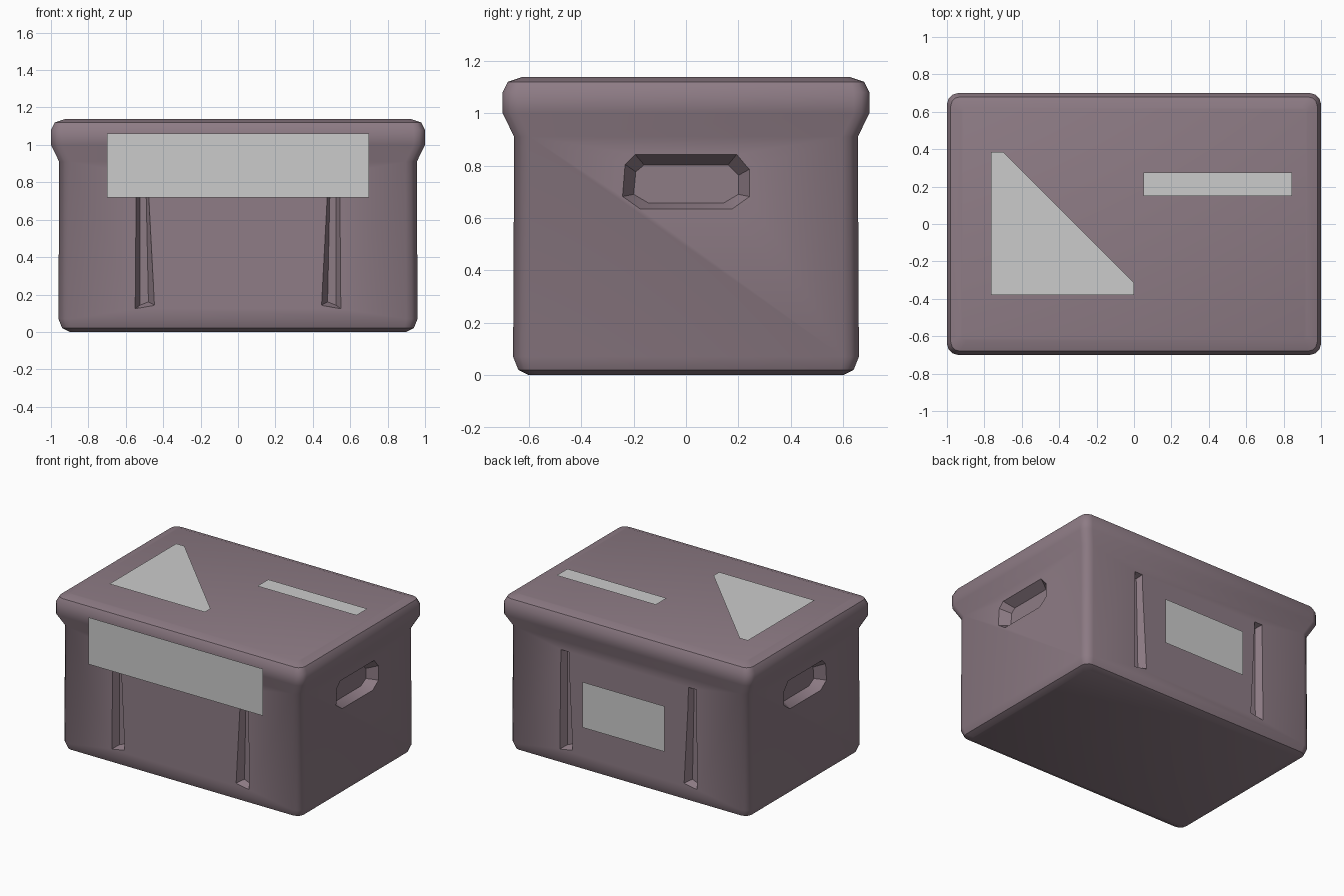
import bpy, bmesh, math

if "Cube" in bpy.data.objects:
    bpy.data.objects.remove(bpy.data.objects["Cube"])

mat = bpy.data.materials.new("dull_plum")
mat.diffuse_color = (0.27, 0.2, 0.235, 1)
mat.use_nodes = True
mat.node_tree.nodes["Principled BSDF"].inputs["Base Color"].default_value = mat.diffuse_color


def loft(name, rings, material=None):
    """Skin a stack of equal-length rings and cap both ends."""
    bm = bmesh.new()
    vs = [[bm.verts.new(p) for p in ring] for ring in rings]
    for lo, hi in zip(vs, vs[1:]):
        for i in range(len(lo)):
            j = (i + 1) % len(lo)
            bm.faces.new((lo[i], lo[j], hi[j], hi[i]))
    bm.faces.new(vs[0][::-1])
    bm.faces.new(vs[-1])
    bmesh.ops.recalc_face_normals(bm, faces=bm.faces)
    me = bpy.data.meshes.new(name)
    bm.to_mesh(me)
    bm.free()
    ob = bpy.data.objects.new(name, me)
    bpy.context.collection.objects.link(ob)
    if material:
        me.materials.append(material)
    return ob


def rounded_rect(a, b, r, z, seg=3):
    pts = []
    for k, (sx, sy) in enumerate(((1, 1), (-1, 1), (-1, -1), (1, -1))):
        for i in range(seg + 1):
            t = math.radians(90 * k + 90 * i / seg)
            pts.append((sx * (a - r) + r * math.cos(t),
                        sy * (b - r) + r * math.sin(t), z))
    return pts


def plate(name, pts):
    me = bpy.data.meshes.new(name)
    me.from_pydata(pts, [], [range(len(pts))])
    bpy.context.collection.objects.link(bpy.data.objects.new(name, me))


def shrink(outline, su, sv):
    cu = sum(p[0] for p in outline) / len(outline)
    cv = sum(p[1] for p in outline) / len(outline)
    return [(cu + (u - cu) * su, cv + (v - cv) * sv) for u, v in outline]


# Crate with flared lid: half width, corner radius, height
profile = [(0.90, 0.04, 0.0), (0.94, 0.05, 0.02), (0.96, 0.06, 0.07),
           (0.956, 0.06, 0.91), (1.0, 0.06, 1.0), (1.0, 0.06, 1.08),
           (0.98, 0.05, 1.12), (0.925, 0.03, 1.138)]
crate = loft("crate", [rounded_rect(a, a - 0.30, r, z) for a, r, z in profile], mat)

cutters = []

# Handle recesses on both ends
handle = [(-0.25, 0.68), (-0.18, 0.63), (0.18, 0.63), (0.25, 0.68),
          (0.25, 0.79), (0.20, 0.85), (-0.20, 0.85), (-0.24, 0.81)]
for s in (-1, 1):
    outer = [(s * 0.97, y, z) for y, z in handle]
    inner = [(s * 0.885, y, z - 0.01) for y, z in shrink(handle, 0.8, 0.66)]
    cutters.append(loft("handle_cutter", [outer, inner], mat))

# Tapered upright grooves on front and back
groove = [(0.44, 0.14), (0.555, 0.12), (0.55, 0.85), (0.475, 0.85)]
for sy in (-1, 1):
    for sx in (-1, 1):
        outer = [(sx * x, sy * 0.67, z) for x, z in groove]
        inner = [(sx * x, sy * 0.61, z) for x, z in shrink(groove, 0.4, 0.94)]
        cutters.append(loft("groove_cutter", [outer, inner], mat))

bpy.context.view_layer.objects.active = crate
for c in cutters:
    c.hide_render = True
    mod = crate.modifiers.new("recess", "BOOLEAN")
    mod.operation = "DIFFERENCE"
    mod.solver = "EXACT"
    mod.object = c
    bpy.ops.object.modifier_apply(modifier=mod.name)
for c in cutters:
    bpy.data.objects.remove(c)

bpy.ops.object.select_all(action="DESELECT")
crate.select_set(True)
bpy.ops.object.shade_smooth_by_angle(angle=math.radians(35))

# Blank label plates floating just off the surfaces
plate("front_label", [(-0.7, -0.715, 0.72), (0.7, -0.715, 0.72),
                      (0.7, -0.715, 1.06), (-0.7, -0.715, 1.06)])
plate("back_label", [(0.33, 0.715, 0.36), (-0.33, 0.715, 0.36),
                     (-0.33, 0.715, 0.69), (0.33, 0.715, 0.69)])
top = 1.156
plate("top_corner_label", [(-0.765, -0.38, top), (0, -0.38, top), (0, -0.315, top),
                           (-0.70, 0.385, top), (-0.765, 0.385, top)])
plate("top_strip_label", [(0.05, 0.15, top), (0.845, 0.15, top),
                          (0.845, 0.275, top), (0.05, 0.275, top)])
